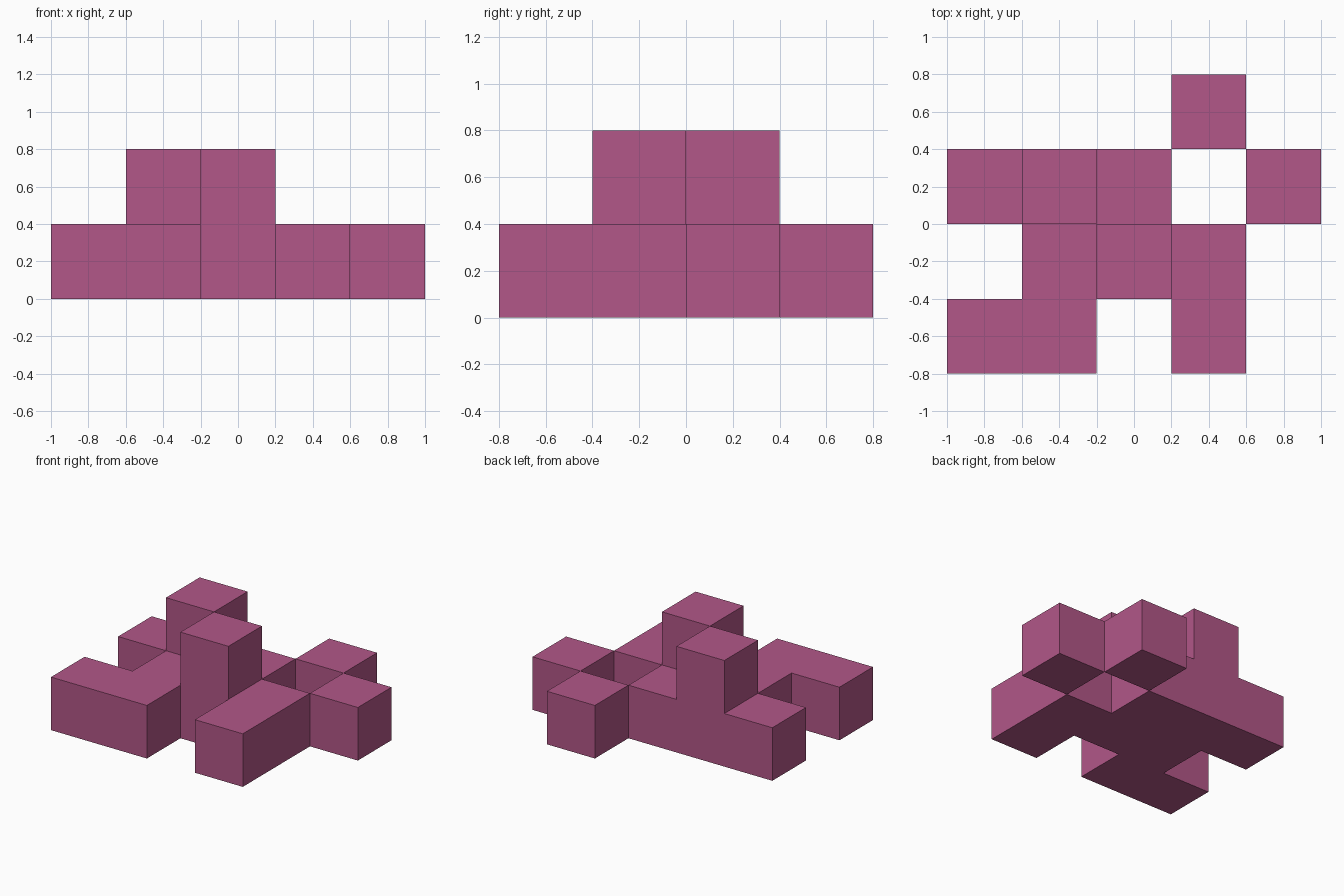
import bpy
import bmesh
import math
from mathutils import Vector

cube = bpy.data.objects.get("Cube")
if cube:
    bpy.data.objects.remove(cube, do_unlink=True)

SIZE = 0.4
ORIGIN = Vector((-1.0, -0.8, 0.0))

# Floor plans of each storey, back row first
STOREYS = [
    ["...#.",
     "###.#",
     ".###.",
     "##.#."],
    [".....",
     ".#...",
     "..#..",
     "....."],
]

# Plum material
plum = bpy.data.materials.new("plum_pink")
plum.use_nodes = True
colour = (0.445, 0.095, 0.246, 1.0)
plum.diffuse_color = colour
bsdf = next(n for n in plum.node_tree.nodes if n.type == 'BSDF_PRINCIPLED')
bsdf.inputs["Base Color"].default_value = colour

# Filled cells of the block grid
cells = {(x, y, z)
         for z, plan in enumerate(STOREYS)
         for y, row in enumerate(reversed(plan))
         for x, mark in enumerate(row) if mark == "#"}

bm = bmesh.new()
corners = {}


def corner(point):
    key = tuple(round(c) for c in point)
    if key not in corners:
        corners[key] = bm.verts.new(ORIGIN + Vector(key) * SIZE)
    return corners[key]


# Outer skin: a square wherever a cell meets empty space
for cell in sorted(cells):
    for axis in range(3):
        for sign in (-1, 1):
            n = Vector((0, 0, 0))
            n[axis] = sign
            if tuple(int(a + b) for a, b in zip(cell, n)) in cells:
                continue
            u = Vector((0, 0, 0))
            u[(axis + 1) % 3] = 1
            v = n.cross(u)
            mid = Vector(cell) + (Vector((1, 1, 1)) + n) / 2
            bm.faces.new([corner(mid + (u * a + v * b) / 2)
                          for a, b in ((-1, -1), (1, -1), (1, 1), (-1, 1))])

# Merge coplanar squares into broad flat faces
bmesh.ops.dissolve_limit(bm, angle_limit=math.radians(1),
                         verts=bm.verts[:], edges=bm.edges[:])

mesh = bpy.data.meshes.new("stacked_blocks")
bm.to_mesh(mesh)
bm.free()
mesh.materials.append(plum)
blocks = bpy.data.objects.new("stacked_blocks", mesh)
bpy.context.collection.objects.link(blocks)
